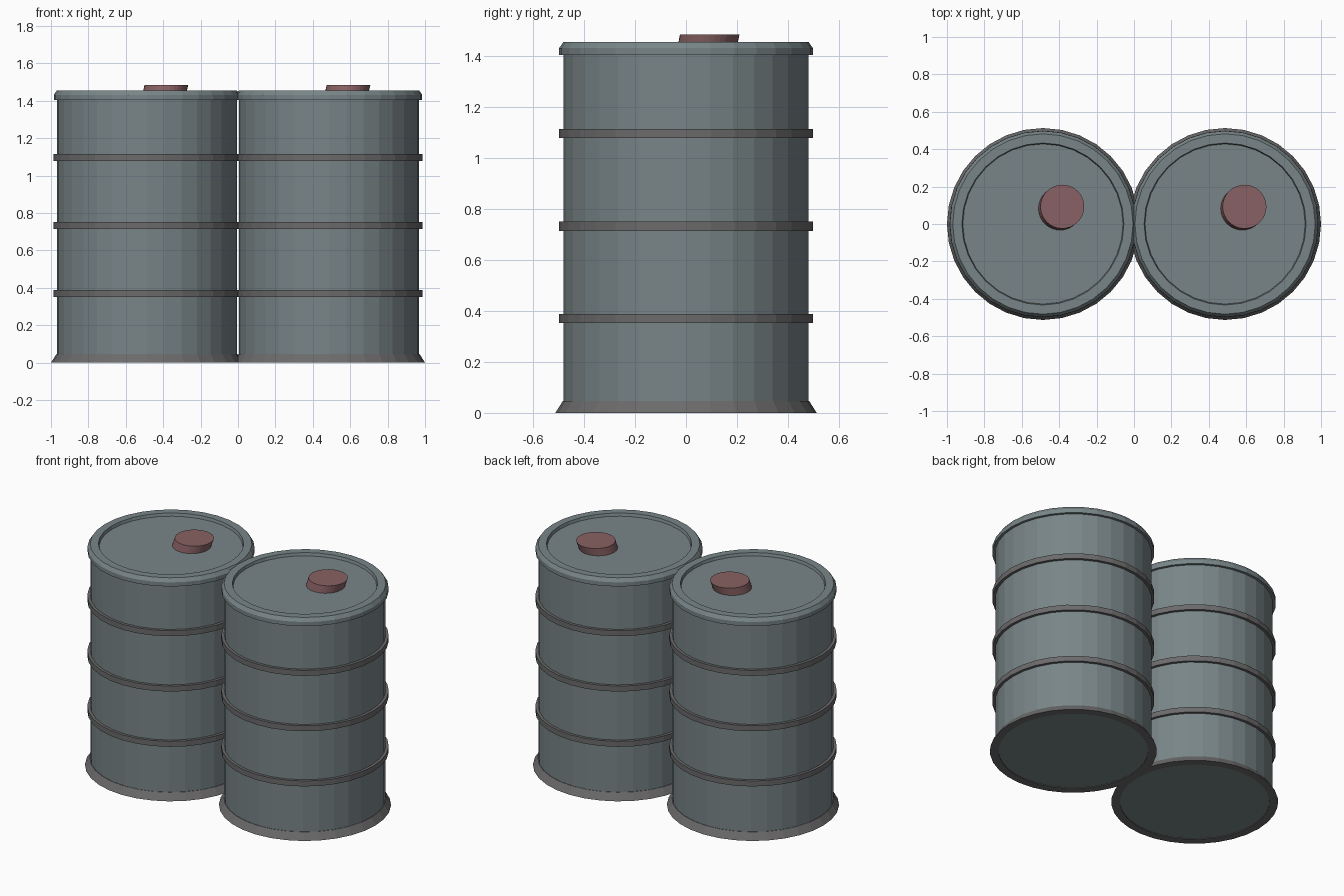
import bpy, bmesh
from math import cos, sin, tau

if "Cube" in bpy.data.objects:
    bpy.data.objects.remove(bpy.data.objects["Cube"])

SEG = 32
CENTRES = (("left", -0.487), ("right", 0.487))


def material(name, rgb):
    m = bpy.data.materials.new(name)
    m.diffuse_color = (*rgb, 1)
    m.use_nodes = True
    m.node_tree.nodes["Principled BSDF"].inputs["Base Color"].default_value = m.diffuse_color
    return m


STEEL = material("painted_steel", (0.19, 0.235, 0.245))
BAND = material("bare_band", (0.15, 0.145, 0.145))
RED = material("dull_red", (0.25, 0.12, 0.125))


def lathe(name, profile, x, mat, y=0.0, seg=SEG, closed=False, lean=(0, 0)):
    """Revolve (radius, z) points; open profiles are capped at both ends.
    lean shifts the last ring sideways."""
    bm = bmesh.new()
    rings = []
    for k, (r, z) in enumerate(profile):
        t = k / (len(profile) - 1)
        rings.append([bm.verts.new((r * cos(tau * i / seg) + lean[0] * t,
                                    r * sin(tau * i / seg) + lean[1] * t, z))
                      for i in range(seg)])
    pairs = list(zip(rings, rings[1:]))
    if closed:
        pairs.append((rings[-1], rings[0]))
    else:
        bm.faces.new(rings[0])
        bm.faces.new(rings[-1])
    for a, b in pairs:
        for i in range(seg):
            j = (i + 1) % seg
            bm.faces.new((a[i], a[j], b[j], b[i]))
    bmesh.ops.recalc_face_normals(bm, faces=bm.faces)
    me = bpy.data.meshes.new(name)
    bm.to_mesh(me)
    bm.free()
    me.materials.append(mat)
    ob = bpy.data.objects.new(name, me)
    ob.location = (x, y, 0)
    bpy.context.collection.objects.link(ob)
    return ob


for side, x in CENTRES:
    # drum wall, overhanging chamfered rim and recessed lid
    lathe(f"{side}_drum_body",
          [(0.46, 0.004), (0.481, 0.02), (0.481, 1.405), (0.498, 1.405),
           (0.498, 1.432), (0.482, 1.455), (0.433, 1.455), (0.428, 1.436)],
          x, STEEL)
    # flared foot
    lathe(f"{side}_foot_ring",
          [(0.46, 0.0), (0.513, 0.0), (0.484, 0.046), (0.47, 0.046)],
          x, BAND, closed=True)
    # three hoops round the wall
    for n, z in enumerate((0.37, 0.733, 1.097)):
        lathe(f"{side}_hoop_{n + 1}",
              [(0.475, z - 0.018), (0.499, z - 0.018),
               (0.499, z + 0.018), (0.475, z + 0.018)],
              x, BAND, closed=True)
    # off-centre filler cap, leaning slightly
    lathe(f"{side}_filler_cap", [(0.116, 1.435), (0.117, 1.485)],
          x + 0.092, RED, y=0.083, lean=(0.012, 0.01))
